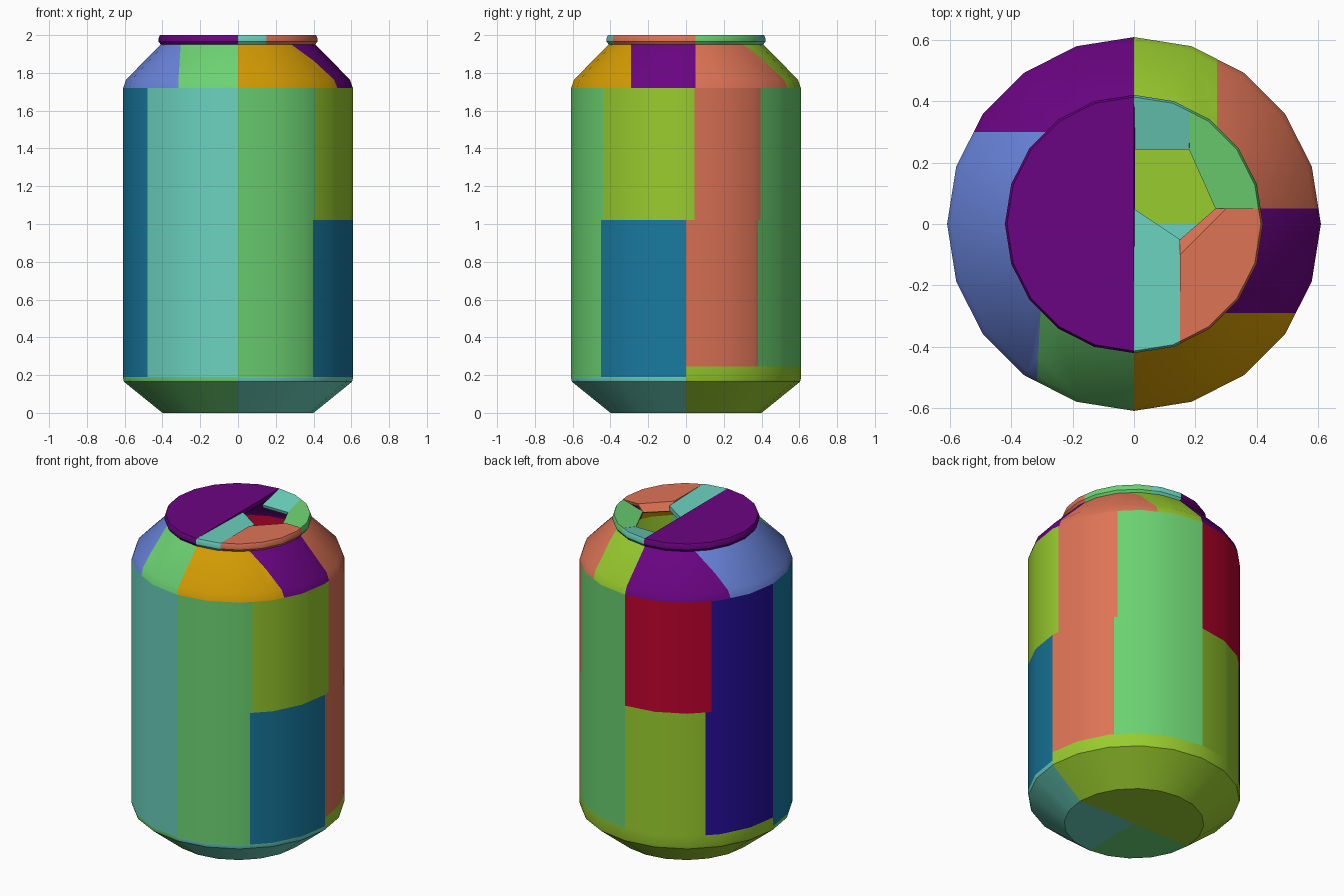
import bpy, bmesh, math
from mathutils import Vector

if "Cube" in bpy.data.objects:
    bpy.data.objects.remove(bpy.data.objects["Cube"], do_unlink=True)

SIDES = 20


def material(name, rgb):
    lin = [(c / 255 / 12.92) if c < 11 else ((c / 255 + 0.055) / 1.055) ** 2.4 for c in rgb]
    mat = bpy.data.materials.new(name)
    mat.use_nodes = True
    mat.diffuse_color = (*lin, 1)
    mat.node_tree.nodes["Principled BSDF"].inputs["Base Color"].default_value = (*lin, 1)
    return mat


MATS = {n: material(n, c) for n, c in {
    "purple": (106, 4, 130), "lime": (153, 204, 46), "green": (108, 210, 114),
    "salmon": (222, 116, 86), "teal": (107, 210, 190), "periwinkle": (104, 131, 218),
    "orange": (212, 156, 3), "blue": (24, 122, 160), "indigo": (40, 16, 160),
    "red": (190, 3, 46)}.items()}

# Can outline and lid outline as (radius, height)
BASE = [(0, 0), (0.40, 0), (0.604, 0.165), (0.608, 0.18), (0.608, 0.245)]
WALL = [(0.608, 0.18), (0.608, 1.72)]
SHOULDER = [(0.608, 1.72), (0.592, 1.765), (0.41, 1.95)]
LID = [(0.405, 1.945), (0.42, 1.965), (0.42, 1.985), (0.413, 2.0), (0, 2.0)]


def piece(name, color, profile, x=None, y=None, z=None, planes=(),
          hole=None, hole_z=2.0, crease=None, thick=0.012):
    """Revolve a profile, then keep only the part inside the given limits."""
    bm = bmesh.new()
    rings = []
    for r, h in profile:
        if r:
            rings.append([bm.verts.new((r * math.cos(a), r * math.sin(a), h))
                          for a in (2 * math.pi * i / SIDES for i in range(SIDES))])
    for lo, hi in zip(rings, rings[1:]):
        for i in range(SIDES):
            j = (i + 1) % SIDES
            bm.faces.new((lo[i], lo[j], hi[j], hi[i]))
    # Flat cap where the profile reaches the axis
    if profile[0][0] == 0:
        bm.faces.new(rings[0][::-1])
    if profile[-1][0] == 0:
        bm.faces.new(rings[-1])

    def cut(normal, d, clear=True):
        n = Vector(normal)
        bmesh.ops.bisect_plane(bm, geom=bm.verts[:] + bm.edges[:] + bm.faces[:], dist=1e-5,
                               plane_co=n * (d / n.length_squared), plane_no=n,
                               clear_outer=clear)

    for axis, limits in enumerate((x, y, z)):
        if limits:
            for sign, value in zip((-1, 1), limits):
                if value is not None:
                    n = [0, 0, 0]
                    n[axis] = sign
                    cut(n, sign * value)
    for nx, ny, d in planes:
        cut((nx, ny, 0), d)
    if crease:
        cut((crease[0], crease[1], 0), crease[2], clear=False)
    # Bend the lid down along its torn edge
    if hole:
        nx, ny, d = hole
        cut((nx, ny, 0), d)
        for v in bm.verts:
            if abs(nx * v.co.x + ny * v.co.y - d) / math.hypot(nx, ny) < 1e-4 and v.co.z > 1.99:
                v.co.z = hole_z

    mesh = bpy.data.meshes.new(name)
    bm.to_mesh(mesh)
    bm.free()
    mesh.materials.append(MATS[color])
    obj = bpy.data.objects.new(name, mesh)
    bpy.context.collection.objects.link(obj)
    mod = obj.modifiers.new("thickness", "SOLIDIFY")
    mod.thickness = thick
    mod.offset = -1
    bpy.ops.object.select_all(action="DESELECT")
    obj.select_set(True)
    bpy.context.view_layer.objects.active = obj
    bpy.ops.object.modifier_apply(modifier=mod.name)
    bpy.ops.object.shade_smooth_by_angle(angle=math.radians(30))


# Tapered base with flat floor
piece("base_front_right", "green", BASE, x=(None, 0), y=(None, 0), z=(None, 0.19))
piece("base_front_left", "teal", BASE, x=(0, None), y=(None, 0), z=(None, 0.19))
piece("base_back", "lime", BASE, y=(0, None))

# Wall panels
FRONT, LOW_F, LOW_B, HIGH = (0.19, 1.72), (0.19, 1.02), (0.245, 1.02), (1.02, 1.72)
for name, color, x, y, z in [
    ("wall_front_right", "teal", (-0.48, 0), (None, 0), FRONT),
    ("wall_front_left_upper", "green", (0, 0.41), (None, 0), HIGH),
    ("wall_front_left_lower", "green", (0, 0.398), (None, 0), LOW_F),
    ("wall_left_upper", "lime", (0.41, None), (None, 0.045), HIGH),
    ("wall_left_lower", "blue", (0.398, None), (None, 0), LOW_F),
    ("wall_left_rear_upper", "salmon", (0, None), (0.045, 0.395), HIGH),
    ("wall_left_rear_lower", "salmon", (0, None), (0, 0.38), LOW_B),
    ("wall_back_left_upper", "green", (0, None), (0.395, None), HIGH),
    ("wall_back_left_lower", "green", (0, None), (0.38, None), LOW_B),
    ("wall_back_right_upper", "red", (-0.455, 0), (0, None), HIGH),
    ("wall_back_right_lower", "lime", (-0.43, 0), (0, None), LOW_B),
    ("wall_right_rear_upper", "indigo", (None, -0.455), (0, None), HIGH),
    ("wall_right_rear_lower", "indigo", (None, -0.43), (0, None), LOW_B),
    ("wall_right", "blue", (None, -0.48), (None, 0), FRONT),
]:
    piece(name, color, WALL, x, y, z)

# Sloping shoulder panels
piece("shoulder_right", "periwinkle", SHOULDER, y=(None, 0.30), planes=[(1, -0.0526, -0.289)])
piece("shoulder_front_right", "green", SHOULDER, x=(None, 0), y=(None, 0),
      planes=[(-1, 0.0526, 0.289)])
piece("shoulder_front_left", "orange", SHOULDER, x=(0, None), y=(None, -0.29))
piece("shoulder_left", "purple", SHOULDER, x=(0, None), y=(-0.29, 0.05))
piece("shoulder_left_rear", "salmon", SHOULDER, x=(0.27, None), y=(0.05, None))
piece("shoulder_back_left", "lime", SHOULDER, x=(0, 0.27), y=(0, None))
piece("shoulder_back_right", "purple", SHOULDER, x=(None, 0), y=(0.30, None))

# Lid pieces around the drinking hole
piece("lid_right_half", "purple", LID, x=(None, 0), thick=0.03)
piece("lid_front", "teal", LID, x=(0, 0.15), y=(None, 0.05),
      hole=(0.10, 0.15, 0.0075), hole_z=1.99, thick=0.03)
piece("lid_front_left", "salmon", LID, x=(0.15, None), y=(None, 0.05),
      hole=(-0.10, 0.115, -0.02075), hole_z=1.955, crease=(-1, 1, -0.25), thick=0.02)
piece("lid_back_left", "green", LID, x=(0.18, None), y=(0.05, None),
      hole=(-0.19, -0.085, -0.0546), hole_z=1.962, thick=0.02)
piece("lid_back", "teal", LID, x=(0, 0.18), y=(0.05, None),
      hole=(0, -1, -0.243), hole_z=1.962, thick=0.02)
